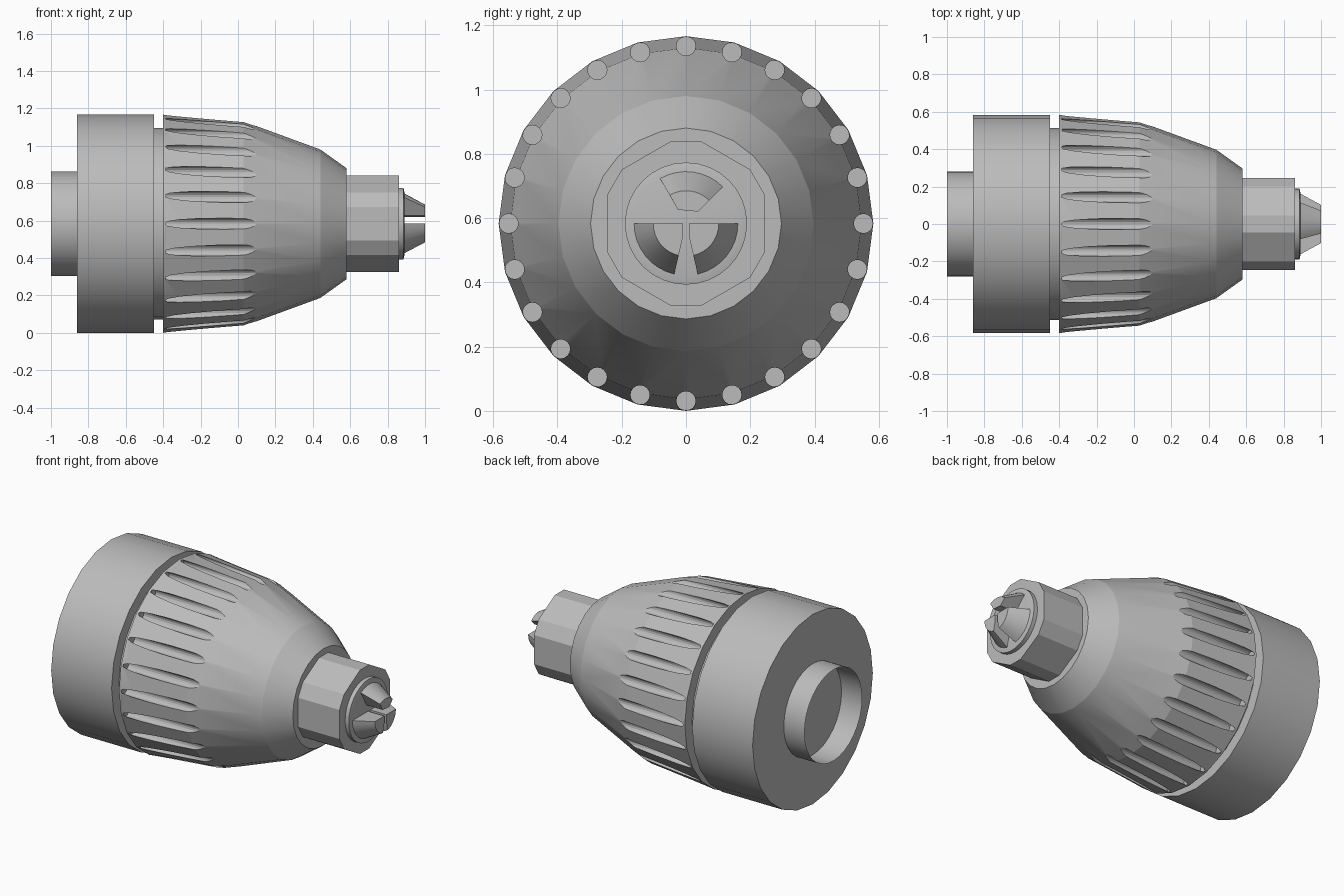
import bpy
import bmesh
from math import sin, cos, radians, pi

cube = bpy.data.objects.get("Cube")
if cube:
    bpy.data.objects.remove(cube, do_unlink=True)

AXIS_Z = 0.583   # height of the turning axis
SIDES = 24       # facets and grooves around the sleeve

steel = bpy.data.materials.new("grey_steel")
steel.use_nodes = True
GREY = (0.5, 0.5, 0.5, 1)
steel.diffuse_color = GREY
steel.node_tree.nodes["Principled BSDF"].inputs["Base Color"].default_value = GREY


def finish(name, bm, smooth=None):
    bmesh.ops.recalc_face_normals(bm, faces=bm.faces)
    mesh = bpy.data.meshes.new(name)
    bm.to_mesh(mesh)
    bm.free()
    mesh.materials.append(steel)
    obj = bpy.data.objects.new(name, mesh)
    obj.location.z = AXIS_Z
    bpy.context.collection.objects.link(obj)
    if smooth:
        shade(obj, smooth)
    return obj


def shade(obj, angle):
    bpy.ops.object.select_all(action='DESELECT')
    obj.select_set(True)
    bpy.context.view_layer.objects.active = obj
    bpy.ops.object.shade_smooth_by_angle(angle=radians(angle))


def loft(bm, rings, cap_start=True, cap_end=True):
    """Skin a list of equally long point rings."""
    loops = [[bm.verts.new(p) for p in ring] for ring in rings]
    for a, b in zip(loops, loops[1:]):
        for i in range(len(a)):
            j = (i + 1) % len(a)
            bm.faces.new((a[i], a[j], b[j], b[i]))
    if cap_start:
        bm.faces.new(loops[0])
    if cap_end:
        bm.faces.new(loops[-1])


def circle(x, r, sides=SIDES, y=0, z=0):
    return [(x, y + r * cos(2 * pi * i / sides), z + r * sin(2 * pi * i / sides))
            for i in range(sides)]


def turned(name, profile, sides=SIDES, smooth=30, **caps):
    bm = bmesh.new()
    loft(bm, [circle(x, r, sides) for x, r in profile], **caps)
    return finish(name, bm, smooth)


# Rear: open shank tube, collar and the narrow neck before the sleeve
turned("shank_tube", [(-1, 0.28), (-0.86, 0.28)], 32, cap_start=False, cap_end=False)
turned("rear_collar", [(-0.86, 0.583), (-0.45, 0.583)])
turned("neck", [(-0.46, 0.513), (-0.39, 0.513)])

# Tapered sleeve
sleeve = turned("grip_sleeve", [(-0.4, 0.583), (0.03, 0.547), (0.44, 0.397), (0.58, 0.297)],
                smooth=None)

# Grip grooves: straight round cuts that run out of the taper
bm = bmesh.new()
for k in range(SIDES):
    a = 2 * pi * k / SIDES
    y, z = 0.552 * cos(a), 0.552 * sin(a)
    loft(bm, [circle(x, 0.03, 16, y, z) for x in (-0.388, 0.3)])
cutter = finish("groove_cutter", bm)
cutter.hide_render = True
cut = sleeve.modifiers.new("grooves", 'BOOLEAN')
cut.operation = 'DIFFERENCE'
cut.solver = 'EXACT'
cut.object = cutter
bpy.context.view_layer.objects.active = sleeve
bpy.ops.object.modifier_apply(modifier=cut.name)
bpy.data.objects.remove(cutter, do_unlink=True)
shade(sleeve, 15.05)

# Hexagonal nose with trimmed corners
angles = [radians(90 + 60 * k + d) for k in range(6) for d in (-10, 10)]
bm = bmesh.new()
loft(bm, [[(x, 0.261 * cos(a), 0.261 * sin(a)) for a in angles] for x in (0.57, 0.86)])
finish("hex_nose", bm)

turned("nose_ring", [(0.85, 0.19), (0.885, 0.19), (0.89, 0.167)], 32)


# Three tapered jaws: a conical outer arc and a blunt inner tip
def jaw(name, start, end, tips):
    def ring(x, r):
        arc = [radians(start + (end - start) * i / 8) for i in range(9)]
        return [(x, r * cos(a), r * sin(a)) for a in arc] + [(x, y, z) for y, z in tips]
    bm = bmesh.new()
    loft(bm, [ring(0.88, 0.167), ring(1.0, 0.102)])
    finish(name, bm, 30)


jaw("top_jaw", 45, 120, [(-0.025, 0.043), (0.037, 0.037)])
jaw("back_jaw", 283, 360, [(0.01, 0), (0.01, -0.043)])
jaw("front_jaw", 180, 257, [(-0.01, -0.043), (-0.01, 0)])
